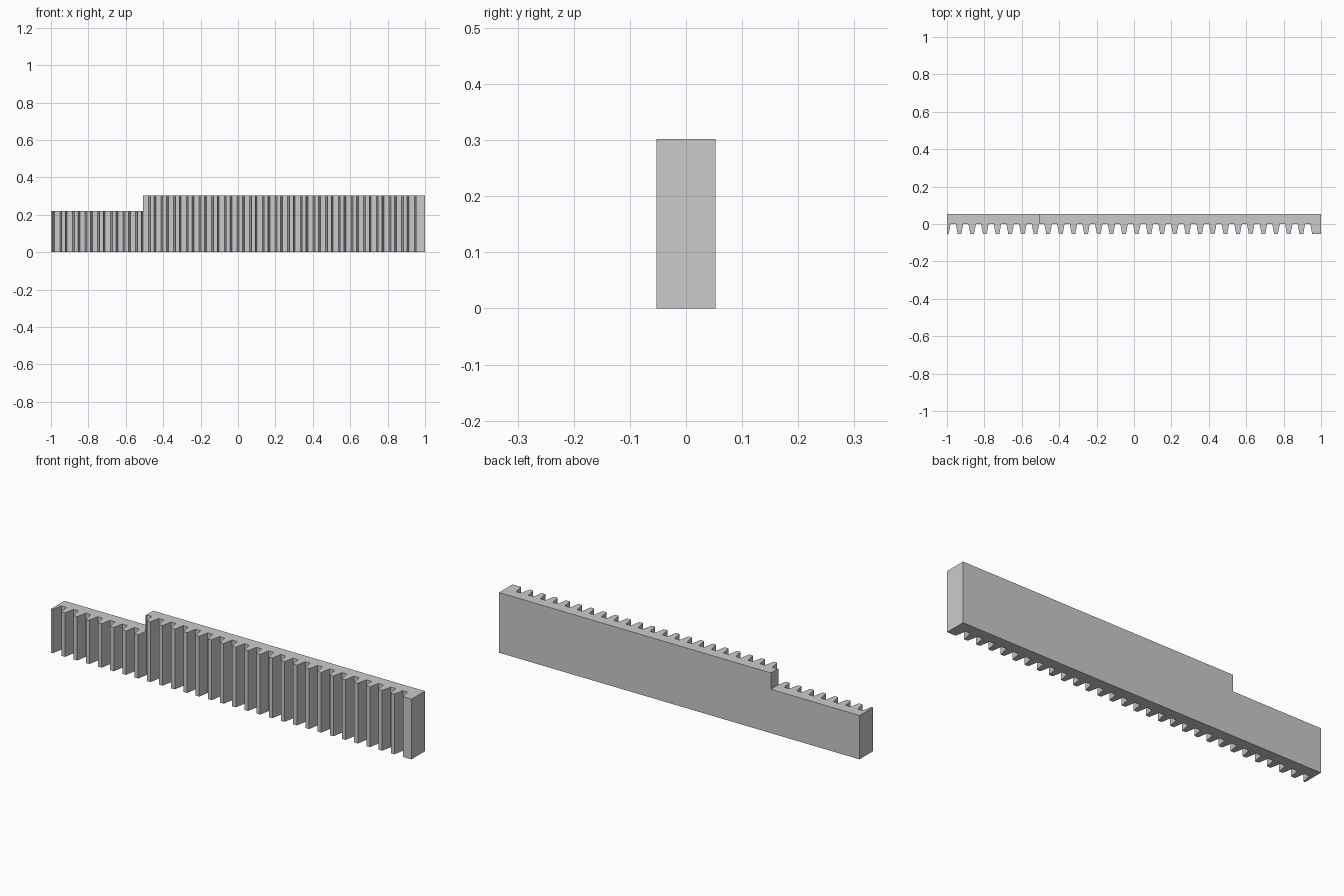
import bpy
import bmesh

if "Cube" in bpy.data.objects:
    bpy.data.objects.remove(bpy.data.objects["Cube"], do_unlink=True)

PITCH, FIRST, TEETH = 0.0677, -0.933, 28
TIP, ROOT = 0.010, 0.020            # half widths of a tooth
FRONT, BASE, BACK = -0.053, 0.0, 0.053
HEIGHT, LOW, STEP = 0.302, 0.22, -0.508

steel = bpy.data.materials.new("grey steel")
steel.use_nodes = True
grey = (0.6, 0.6, 0.6, 1)
steel.diffuse_color = grey
steel.node_tree.nodes["Principled BSDF"].inputs["Base Color"].default_value = grey


def prism(name, outline, z0, z1):
    """Extrude a plan outline upwards into a solid."""
    bm = bmesh.new()
    face = bm.faces.new([bm.verts.new((x, y, z0)) for x, y in outline])
    top = bmesh.ops.extrude_face_region(bm, geom=[face])["geom"]
    verts = [g for g in top if isinstance(g, bmesh.types.BMVert)]
    bmesh.ops.translate(bm, verts=verts, vec=(0, 0, z1 - z0))
    bmesh.ops.recalc_face_normals(bm, faces=bm.faces)
    mesh = bpy.data.meshes.new(name)
    bm.to_mesh(mesh)
    bm.free()
    mesh.materials.append(steel)
    obj = bpy.data.objects.new(name, mesh)
    bpy.context.collection.objects.link(obj)
    return obj


# Plan outline: straight back, partial tooth, row of teeth, solid end block
before = FIRST - PITCH
outline = [(1, BACK), (-1, BACK), (-1, FRONT), (before + TIP, FRONT), (before + ROOT, BASE)]
for i in range(TEETH):
    c = FIRST + i * PITCH
    outline += [(c - ROOT, BASE), (c - TIP, FRONT), (c + TIP, FRONT), (c + ROOT, BASE)]
end = FIRST + TEETH * PITCH
outline += [(end - ROOT, BASE), (end - TIP, FRONT), (1, FRONT)]
rack = prism("toothed_rack", outline, 0, HEIGHT)

# Lowered section at one end
cutter = prism("step_cutter", [(-2, -1), (STEP, -1), (STEP, 1), (-2, 1)], LOW, 1)
cutter.hide_render = True
cutter.hide_viewport = True
cut = rack.modifiers.new("lowered end", "BOOLEAN")
cut.operation = "DIFFERENCE"
cut.solver = "EXACT"
cut.object = cutter
